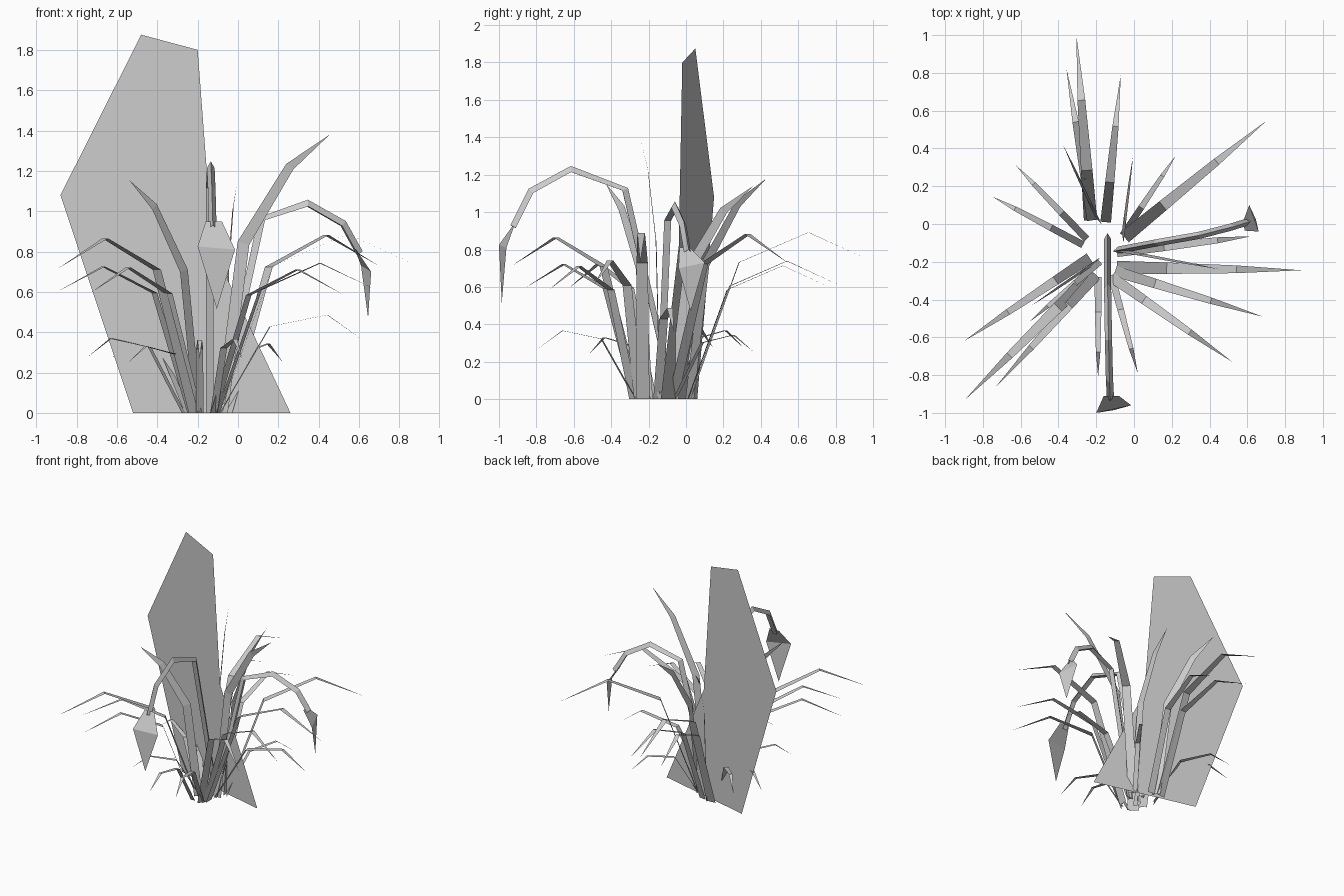
import bpy, bmesh, math
from mathutils import Vector

old = bpy.data.objects.get("Cube")
if old:
    bpy.data.objects.remove(old)

grey = bpy.data.materials.new("plain_grey")
grey.use_nodes = True
grey.diffuse_color = (0.6, 0.6, 0.6, 1)
grey.node_tree.nodes["Principled BSDF"].inputs["Base Color"].default_value = (0.6, 0.6, 0.6, 1)
UP = Vector((0, 0, 1))


def make(name, verts, faces):
    """Flat-shaded mesh object from a few points."""
    mesh = bpy.data.meshes.new(name)
    mesh.from_pydata([tuple(v) for v in verts], [], faces)
    mesh.materials.append(grey)
    obj = bpy.data.objects.new(name, mesh)
    bpy.context.collection.objects.link(obj)
    return obj


def blade(name, base, tip, profile, height, widths, twist=0):
    """Folded ribbon: profile holds (fraction along, fraction of height)."""
    base, tip = Vector((*base, 0)), Vector((*tip, 0))
    run = (tip - base).normalized()
    side = UP.cross(run)
    path = [base.lerp(tip, f) + UP * (h * height) for f, h in profile]
    verts = []
    for i, p in enumerate(path[:-1]):
        along = (path[i + 1] - path[max(i - 1, 0)]).normalized()
        across = side * math.cos(twist) + side.cross(along) * math.sin(twist)
        if i == 0:
            across.z = 0
        verts += [p + across * widths[i] / 2, p - across * widths[i] / 2]
    verts.append(path[-1])
    make(name, verts, [(0, 1, 3, 2), (2, 3, 5, 4), (4, 5, 6)])


def stem(name, path, radius):
    """Three-sided tube with its ridge on top."""
    path = [Vector(p) for p in path]
    run = path[-1] - path[0]
    side = UP.cross(Vector((run.x, run.y, 0))).normalized()
    verts, faces = [], []
    for i, p in enumerate(path):
        along = (path[min(i + 1, len(path) - 1)] - path[max(i - 1, 0)]).normalized()
        top = along.cross(side)
        for k in range(3):
            a = math.tau * k / 3
            offset = (top * math.cos(a) + side * math.sin(a)) * radius
            if i == 0:
                offset.z = 0
            verts.append(p + offset)
            if i:
                n, j = 3 * i, (k + 1) % 3
                faces.append((n - 3 + k, n - 3 + j, n + j, n + k))
    make(name, verts, faces)


# Upright backing panel, a vertical sheet turned slightly
outline = [(-0.52, 0), (0.26, 0), (-0.126, 0.82), (-0.2, 1.8), (-0.48, 1.875), (-0.88, 1.08)]
make("backing_panel", [(x, -0.07 - 0.25 * x, z) for x, z in outline], [tuple(range(6))])

# Long arching leaves, the height follows the reach
ARCH = [(0, 0), (0.27, 0.82), (0.65, 1), (1, 0.825)]
arching = [
    ((-0.23, 0.02), (-0.305, 0.997)), ((-0.22, 0.02), (-0.357, 0.82)),
    ((-0.15, 0.01), (-0.07, 0.79)), ((-0.05, -0.07), (0.7, 0.545)),
    ((-0.09, -0.23), (0.885, -0.245)), ((-0.1, -0.25), (0.68, -0.49)),
    ((-0.12, -0.28), (0.52, -0.73)), ((-0.22, -0.26), (-0.895, -0.93)),
    ((-0.2, -0.27), (-0.73, -0.86)), ((-0.235, -0.18), (-0.9, -0.62)),
]
for i, (base, tip) in enumerate(arching):
    reach = math.dist(base, tip)
    blade(f"arching_leaf_{i + 1}", base, tip, ARCH, 0.91 * reach,
          [w * reach for w in (0.072, 0.062, 0.042)])

# Low leaves near the ground
LOW = [(0, 0), (0.35, 0.88), (0.75, 1), (1, 0.74)]
low = [
    ((-0.06, -0.06), (0.22, 0.36)), ((-0.09, -0.15), (0.62, -0.065)),
    ((-0.12, -0.27), (0.02, -0.79)), ((-0.19, -0.28), (-0.19, -0.81)),
    ((-0.18, -0.2), (-0.55, -0.515)), ((-0.27, -0.11), (-0.75, 0.145)),
    ((-0.25, -0.08), (-0.625, 0.31)),
]
for i, (base, tip) in enumerate(low):
    reach = math.dist(base, tip)
    blade(f"low_leaf_{i + 1}", base, tip, LOW, 0.68 * reach,
          [w * reach for w in (0.07, 0.065, 0.045)])

# Tall upright leaves, turned almost edge-on to the sky
TALL = [(0, 0), (0.2, 0.61), (0.63, 0.885), (1, 1)]
tall = [
    ((-0.19, 0.02), (-0.38, 0.43), 1.18), ((-0.06, -0.07), (-0.005, 0.36), 1.14),
    ((-0.08, -0.14), (0.455, -0.24), 1.38), ((-0.2, -0.2), (-0.54, -0.43), 1.155),
]
for i, (base, tip, height) in enumerate(tall):
    blade(f"tall_leaf_{i + 1}", base, tip, TALL, height, (0.06, 0.06, 0.045), math.radians(75))

# Two drooping flower stems
stem("front_stem", [(-0.14, -0.07, 0), (-0.14, -0.33, 1.12), (-0.135, -0.615, 1.225),
                    (-0.13, -0.825, 1.11), (-0.125, -0.92, 0.92)], 0.022)
stem("left_stem", [(-0.09, -0.14, 0), (0.12, -0.1, 0.96), (0.345, -0.06, 1.035),
                   (0.52, -0.015, 0.935), (0.6, 0.01, 0.79)], 0.022)

# Hanging petals, each folded across its widest line
PETAL = [(0, 1, 2, 3), (3, 2, 4)]
make("front_petal", [(-0.16, -0.91, 0.95), (-0.08, -0.91, 0.95), (-0.015, -0.96, 0.81),
                     (-0.2, -1, 0.825), (-0.105, -0.985, 0.515)], PETAL)
make("left_petal", [(0.585, -0.035, 0.81), (0.58, 0.02, 0.81), (0.61, 0.1, 0.73),
                    (0.66, -0.04, 0.7), (0.645, 0.025, 0.47)], PETAL)
